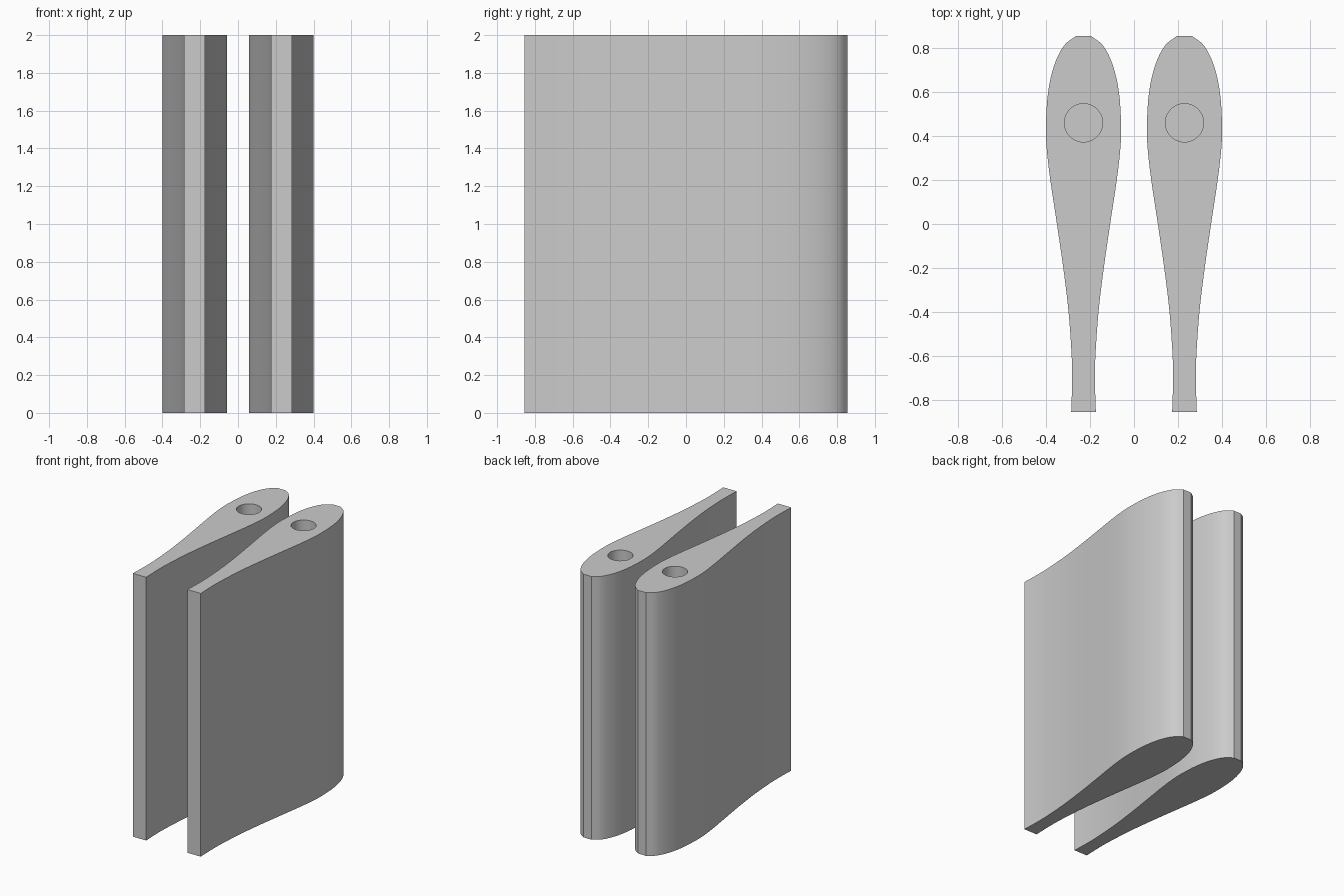
import bpy, bmesh
from mathutils import Vector

if "Cube" in bpy.data.objects:
    bpy.data.objects.remove(bpy.data.objects["Cube"])

HEIGHT = 2.0
HOLE_Y, HOLE_R, HOLE_DEPTH = 0.46, 0.087, 1.0

grey = bpy.data.materials.new("plain grey")
grey.diffuse_color = (0.6, 0.6, 0.6, 1)
grey.use_nodes = True
grey.node_tree.nodes["Principled BSDF"].inputs["Base Color"].default_value = grey.diffuse_color

# Half profile of the blade from tail to nose: (half width, y)
HALF = [(0.056, -0.855), (0.052, -0.72), (0.054, -0.6), (0.068, -0.4), (0.092, -0.2),
        (0.121, 0.0), (0.151, 0.2), (0.168, 0.35), (0.1705, 0.46), (0.161, 0.6),
        (0.134, 0.72), (0.09, 0.81), (0.034, 0.855)]


def smooth_path(pts, steps=4):
    """Catmull-Rom curve through the points."""
    p = [Vector(q) for q in pts]
    p = [2 * p[0] - p[1]] + p + [2 * p[-1] - p[-2]]
    out = []
    for a, b, c, d in zip(p, p[1:], p[2:], p[3:]):
        for i in range(steps):
            t = i / steps
            out.append(0.5 * (2 * b + (c - a) * t + (2 * a - 5 * b + 4 * c - d) * t * t
                              + (3 * b - a - 3 * c + d) * t ** 3))
    return out + [p[-2]]


def make_blade(name, cx):
    # Extruded, symmetrical streamlined body
    side = smooth_path(HALF)
    outline = [(v.x, v.y) for v in side] + [(-v.x, v.y) for v in reversed(side)]
    bm = bmesh.new()
    face = bm.faces.new([bm.verts.new((x, y, 0)) for x, y in outline])
    top = bmesh.ops.extrude_face_region(bm, geom=[face])
    bmesh.ops.translate(bm, vec=(0, 0, HEIGHT),
                        verts=[g for g in top["geom"] if isinstance(g, bmesh.types.BMVert)])
    bmesh.ops.recalc_face_normals(bm, faces=bm.faces)
    mesh = bpy.data.meshes.new(name)
    bm.to_mesh(mesh)
    bm.free()
    mesh.materials.append(grey)
    blade = bpy.data.objects.new(name, mesh)
    blade.location.x = cx
    bpy.context.collection.objects.link(blade)

    # Blind round hole in the top
    bpy.ops.mesh.primitive_cylinder_add(vertices=48, radius=HOLE_R, depth=2 * HOLE_DEPTH,
                                        location=(cx, HOLE_Y, HEIGHT))
    cutter = bpy.context.object
    cutter.name = "hole_cutter"
    cutter.data.materials.append(grey)
    cutter.hide_render = True
    mod = blade.modifiers.new("hole", 'BOOLEAN')
    mod.operation, mod.solver, mod.object = 'DIFFERENCE', 'EXACT', cutter
    bpy.ops.object.select_all(action='DESELECT')
    blade.select_set(True)
    bpy.context.view_layer.objects.active = blade
    bpy.ops.object.modifier_apply(modifier="hole")
    bpy.data.objects.remove(cutter)
    bpy.ops.object.shade_smooth_by_angle(angle=0.5)


make_blade("left_blade", -0.2295)
make_blade("right_blade", 0.2295)
